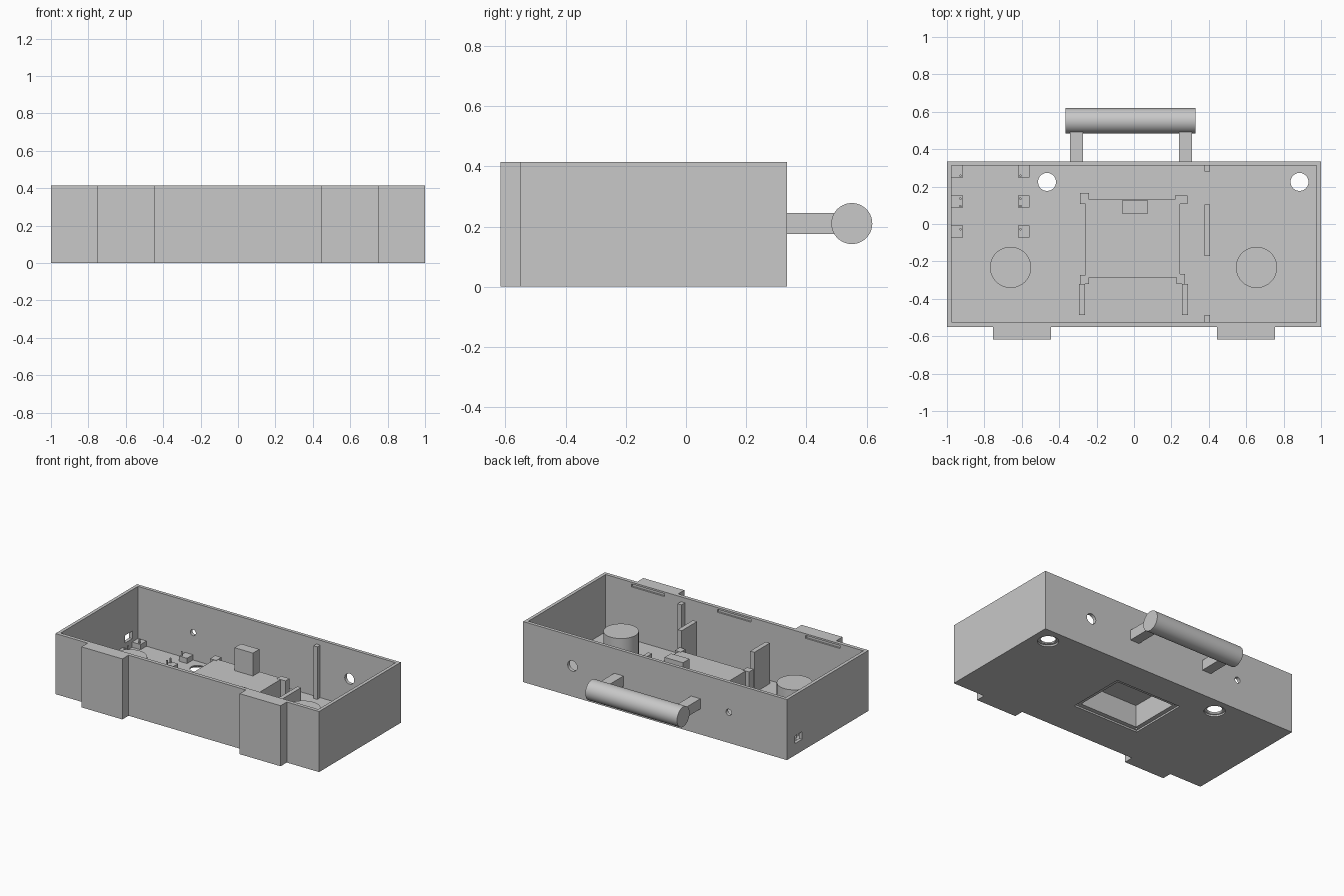
import bpy, math

if "Cube" in bpy.data.objects:
    bpy.data.objects.remove(bpy.data.objects["Cube"])

mat = bpy.data.materials.new("light grey plastic")
mat.diffuse_color = (0.58, 0.58, 0.58, 1)
mat.use_nodes = True
mat.node_tree.nodes["Principled BSDF"].inputs["Base Color"].default_value = mat.diffuse_color


def finish(o, name):
    o.name = name
    o.data.materials.clear()
    o.data.materials.append(mat)
    return o


def box(name, x0, x1, y0, y1, z0, z1):
    bpy.ops.mesh.primitive_cube_add(size=1, location=((x0 + x1) / 2, (y0 + y1) / 2, (z0 + z1) / 2))
    o = bpy.context.object
    o.scale = (x1 - x0, y1 - y0, z1 - z0)
    bpy.ops.object.transform_apply(location=True, rotation=True, scale=True)
    return finish(o, name)


def cyl(name, r, length, center, axis="Z", n=48):
    rot = {"Z": (0, 0, 0), "X": (0, math.pi / 2, 0), "Y": (math.pi / 2, 0, 0)}[axis]
    bpy.ops.mesh.primitive_cylinder_add(vertices=n, radius=r, depth=length, location=center, rotation=rot)
    bpy.ops.object.transform_apply(location=True, rotation=True, scale=True)
    bpy.ops.object.shade_smooth_by_angle(angle=math.radians(30))
    return finish(bpy.context.object, name)


def cut(target, cutter):
    m = target.modifiers.new("cut", "BOOLEAN")
    m.operation, m.solver, m.object = "DIFFERENCE", "EXACT", cutter
    bpy.ops.object.select_all(action="DESELECT")
    bpy.context.view_layer.objects.active = target
    target.select_set(True)
    bpy.ops.object.modifier_apply(modifier=m.name)
    bpy.data.objects.remove(cutter, do_unlink=True)


FLOOR = 0.022
H = 0.415

# Open-topped case
case = box("case_shell", -1, 1, -0.55, 0.335, 0, H)
cut(case, box("cutter", -0.977, 0.977, -0.525, 0.312, FLOOR, H + 0.1))

# Floor holes with counterbores underneath
for x in (-0.465, 0.885):
    cut(case, cyl("cutter", 0.048, 0.2, (x, 0.225, 0)))
    cut(case, cyl("cutter", 0.066, 0.024, (x, 0.225, 0)))

# Back wall holes and left side port
cut(case, cyl("cutter", 0.036, 0.2, (0.627, 0.335, 0.21), "Y"))
cut(case, cyl("cutter", 0.021, 0.2, (-0.559, 0.335, 0.21), "Y"))
cut(case, box("cutter", -1.1, -0.9, 0.17, 0.25, 0.08, 0.132))

# Shallow lid grooves inside the front wall
for x0, x1 in ((0.53, 0.78), (-0.125, 0.13), (-0.80, -0.54)):
    cut(case, box("cutter", x0, x1, -0.537, -0.5, 0.383, 0.403))

# Raised compartment, open from below, with a recessed lip for its cover
cut(case, box("cutter", -0.26, 0.245, -0.285, 0.13, -0.1, 0.012))
comp = box("compartment", -0.26, 0.245, -0.285, 0.13, 0.015, 0.18)
for part in (case, comp):
    cut(part, box("cutter", -0.23, 0.215, -0.255, 0.10, -0.1, 0.165))
    for x in (-0.245, 0.23):
        for y in (-0.27, 0.115):
            cut(part, cyl("cutter", 0.008, 0.2, (x, y, 0), n=16))
box("compartment_block", -0.065, 0.075, 0.055, 0.125, 0.175, 0.337)

# Corner pillars around the compartment
for x0, x1, y0, y1 in ((-0.288, -0.24, 0.108, 0.165), (0.22, 0.285, 0.108, 0.152),
                       (-0.288, -0.24, -0.32, -0.272), (0.228, 0.272, -0.32, -0.268)):
    p = box("corner_pillar", x0, x1, y0, y1, FLOOR - 0.004, 0.182)
    # keep the screw holes open from below
    cut(p, box("cutter", -0.26, 0.245, -0.285, 0.13, 0, 0.176))

# Front feet
for s in (-1, 1):
    a, b = sorted((s * 0.445, s * 0.755))
    box("front_foot", a, b, -0.617, -0.545, 0, H)

# Carry handle
cyl("handle_grip", 0.068, 0.695, (-0.0175, 0.551, 0.21), "X", 64)
for x0, x1 in ((-0.343, -0.273), (0.24, 0.31)):
    box("handle_arm", x0, x1, 0.325, 0.52, 0.175, 0.245)

# Round bosses
for x in (-0.66, 0.655):
    cyl("round_boss", 0.11, 0.21, (x, -0.232, 0.12), n=64)

# Upright plates in front of the compartment
for x0, x1 in ((-0.295, -0.263), (0.257, 0.288)):
    box("upright_plate", x0, x1, -0.487, -0.32, FLOOR - 0.004, 0.30)

# Divider: tall guides at the walls, low rail in the middle
for y0, y1, z1 in ((0.28, 0.318, 0.382), (-0.53, -0.487, 0.382), (-0.17, 0.105, 0.17)):
    box("divider_guide", 0.376, 0.405, y0, y1, FLOOR - 0.004, z1)

# Circuit board stands with locating pins
for x0, x1, px in ((-0.985, -0.913, -0.928), (-0.62, -0.56, -0.607)):
    for y0, y1, pins in ((0.248, 0.318, (0.258,)), (0.087, 0.152, (0.136, 0.096)),
                         (-0.073, -0.008, (-0.028,))):
        box("board_stand", x0, x1, y0, y1, FLOOR - 0.004, 0.058)
        for py in pins:
            cyl("stand_pin", 0.006, 0.05, (px, py, 0.065), n=16)
